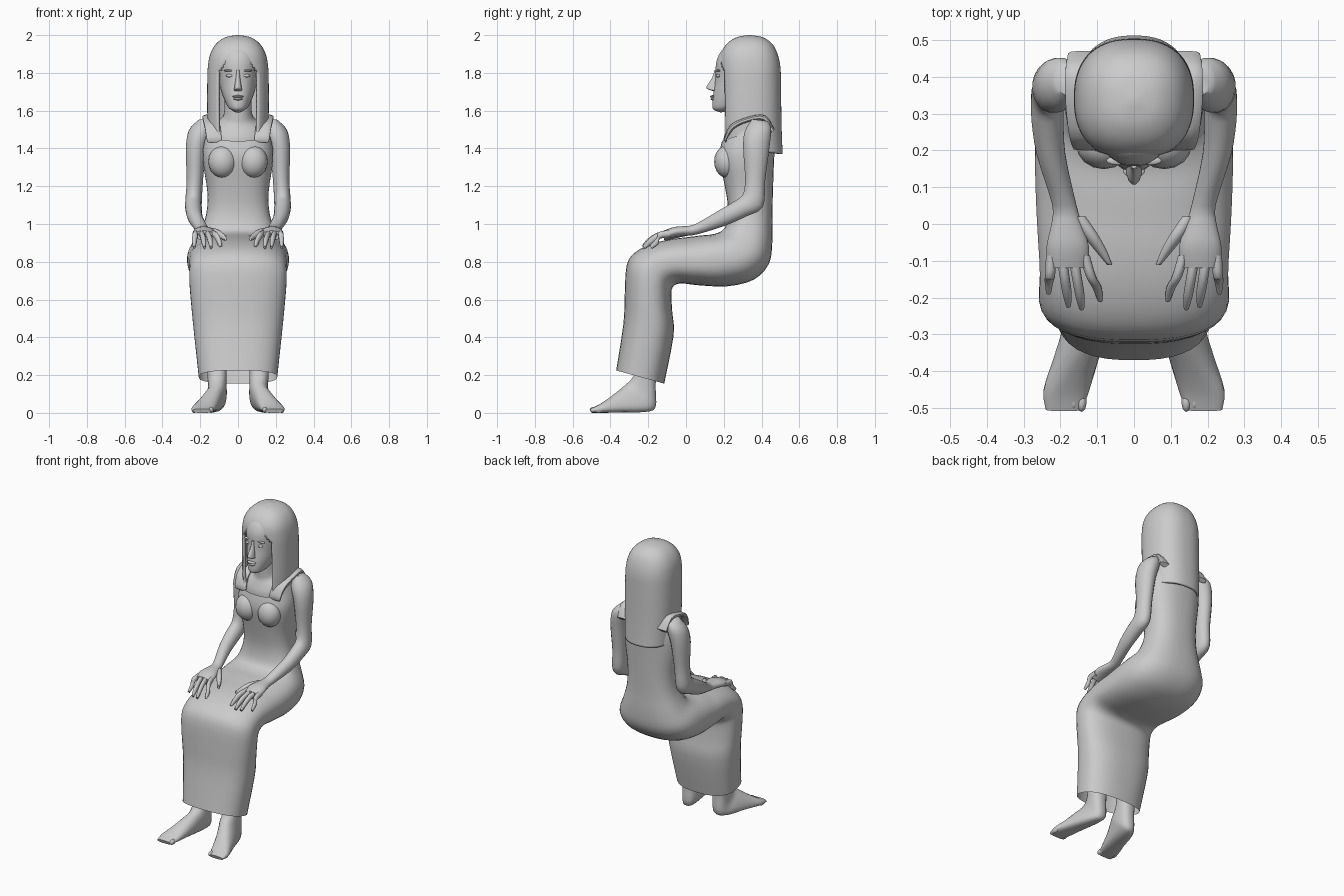
import bpy, bmesh, math
from mathutils import Vector

# ---------- helpers ----------
def spline(a, b, c, d, t):
    return [0.5 * (2*q + (r-p)*t + (2*p-5*q+4*r-s)*t*t + (3*q-p-3*r+s)*t**3)
            for p, q, r, s in zip(a, b, c, d)]

def loft(name, rings, seg=20, steps=3, n=2.0, cap=(True, True), mirror=False, cut=None, thick=0):
    """Each ring: centre x, front (y, z), back (y, z), half width."""
    pts = []
    last = len(rings) - 1
    for i in range(last):
        quad = [rings[max(0, min(last, i + k))] for k in (-1, 0, 1, 2)]
        pts += [spline(*quad, s / steps) for s in range(steps)]
    pts.append(rings[-1])
    bm = bmesh.new()
    loops = []
    for cx, yf, zf, yb, zb, w in pts:
        c = Vector((cx, (yf + yb) / 2, (zf + zb) / 2))
        v = Vector((0, (yb - yf) / 2, (zb - zf) / 2))
        row = []
        for k in range(seg):
            a = 2 * math.pi * (k + 0.5) / seg
            co, si = math.cos(a), math.sin(a)
            px = math.copysign(abs(co) ** (2 / n), co)
            py = math.copysign(abs(si) ** (2 / n), si)
            row.append(bm.verts.new(c + Vector((w * px, 0, 0)) + v * py))
        loops.append(row)
    for r0, r1 in zip(loops, loops[1:]):
        for k in range(seg):
            bm.faces.new((r0[k], r0[(k+1) % seg], r1[(k+1) % seg], r1[k]))
    if cap[0]:
        bm.faces.new(loops[0])
    if cap[1]:
        bm.faces.new(loops[-1])
    bmesh.ops.recalc_face_normals(bm, faces=bm.faces[:])
    if cut:
        bad = [f for f in bm.faces if cut(f.calc_center_median())]
        bmesh.ops.delete(bm, geom=bad, context='FACES')
    me = bpy.data.meshes.new(name)
    bm.to_mesh(me)
    bm.free()
    return finish(name, me, mirror, thick)

def finish(name, me, mirror=False, thick=0):
    ob = bpy.data.objects.new(name, me)
    bpy.context.collection.objects.link(ob)
    bpy.ops.object.select_all(action='DESELECT')
    bpy.context.view_layer.objects.active = ob
    ob.select_set(True)
    bpy.ops.object.shade_smooth_by_angle(angle=math.radians(50))
    if thick:
        ob.modifiers.new("thickness", 'SOLIDIFY').thickness = thick
    if mirror:
        ob.modifiers.new("mirror", 'MIRROR').use_mirror_merge = False
    return ob

def blob(name, loc, size, mirror=False):
    bm = bmesh.new()
    bmesh.ops.create_uvsphere(bm, u_segments=16, v_segments=10, radius=1)
    bmesh.ops.scale(bm, vec=size, verts=bm.verts[:])
    bmesh.ops.translate(bm, vec=loc, verts=bm.verts[:])
    me = bpy.data.meshes.new(name)
    bm.to_mesh(me)
    bm.free()
    return finish(name, me, mirror)

# ---------- dress: bodice, lap and skirt in one sweep ----------
loft("dress", [
    (0, .190, 1.44, .465, 1.53, .165),
    (0, .178, 1.38, .470, 1.42, .185),
    (0, .180, 1.32, .465, 1.30, .183),
    (0, .205, 1.20, .460, 1.15, .163),
    (0, .222, 1.08, .457, 1.02, .168),
    (0, .205, .98, .457, .90, .205),
    (0, .150, .948, .440, .79, .250),
    (0, .080, .94, .360, .705, .268),
    (0, .000, .93, .220, .67, .268),
    (0, -.08, .92, .070, .675, .263),
    (0, -.18, .895, -.03, .685, .257),
    (0, -.27, .85, -.07, .665, .257),
    (0, -.315, .78, -.077, .62, .258),
    (0, -.325, .62, -.072, .53, .248),
    (0, -.332, .47, -.065, .41, .235),
    (0, -.370, .225, -.115, .155, .208)],
    seg=36, n=2.5, cap=(False, False))
blob("bust", (.082, .215, 1.33), (.075, .066, .085), True)

# ---------- upper chest and neck ----------
loft("neck", [
    (0, .20, 1.38, .45, 1.40, .165),
    (0, .198, 1.45, .455, 1.49, .168),
    (0, .215, 1.50, .45, 1.54, .150),
    (0, .225, 1.53, .43, 1.57, .100),
    (0, .225, 1.57, .38, 1.60, .074),
    (0, .220, 1.70, .37, 1.70, .072)], seg=28)

# dress straps over the shoulders
loft("shoulder_strap", [
    (.125, .200, 1.45, .210, 1.43, .040),
    (.135, .235, 1.525, .250, 1.50, .042),
    (.145, .330, 1.568, .330, 1.540, .042),
    (.145, .420, 1.575, .410, 1.545, .042),
    (.135, .470, 1.50, .450, 1.48, .045)], seg=12, n=3, mirror=True)

# ---------- head ----------
loft("head", [
    (0, .185, 1.590, .27, 1.61, .025),
    (0, .146, 1.605, .31, 1.63, .050),
    (0, .139, 1.635, .36, 1.66, .068),
    (0, .144, 1.69, .41, 1.71, .088),
    (0, .153, 1.75, .44, 1.75, .100),
    (0, .156, 1.80, .46, 1.80, .110),
    (0, .160, 1.86, .465, 1.86, .115),
    (0, .190, 1.92, .45, 1.92, .105),
    (0, .260, 1.965, .39, 1.965, .060)], seg=28, n=2.1)
loft("nose", [
    (0, .150, 1.815, .19, 1.815, .010),
    (0, .138, 1.775, .19, 1.775, .012),
    (0, .107, 1.727, .19, 1.715, .020),
    (0, .115, 1.713, .19, 1.700, .022),
    (0, .140, 1.705, .19, 1.695, .012)], seg=12)
blob("lips", (0, .145, 1.675), (.030, .019, .007))
blob("lower_lip", (0, .146, 1.662), (.024, .017, .008))
blob("eye", (.042, .172, 1.785), (.022, .012, .009), True)
blob("brow", (.045, .172, 1.812), (.030, .012, .006), True)

# ---------- hair: dome and long fall with a face opening ----------
def face_opening(p):
    return abs(p.x) < .102 and p.y < .30 and p.z < 1.885 - 8 * p.x ** 2

loft("hair", [
    (0, .325, 2.00, .345, 2.00, .010),
    (0, .265, 1.987, .41, 1.987, .070),
    (0, .215, 1.953, .457, 1.953, .117),
    (0, .184, 1.90, .485, 1.90, .147),
    (0, .176, 1.83, .500, 1.83, .160),
    (0, .177, 1.74, .503, 1.74, .163),
    (0, .180, 1.60, .505, 1.58, .163),
    (0, .183, 1.49, .508, 1.46, .160),
    (0, .187, 1.41, .512, 1.37, .156)],
    seg=64, steps=5, n=2.4, cap=(True, False), cut=face_opening, thick=.016)

# ---------- arms, with palms ----------
loft("arm", [
    (.180, .350, 1.555, .430, 1.545, .030),
    (.200, .310, 1.49, .452, 1.505, .060),
    (.222, .302, 1.40, .442, 1.40, .055),
    (.228, .312, 1.25, .420, 1.23, .044),
    (.235, .302, 1.16, .408, 1.09, .044),
    (.235, .255, 1.12, .320, 1.04, .044),
    (.225, .170, 1.07, .205, .990, .039),
    (.190, .050, 1.00, .060, .945, .033),
    (.183, .000, .990, .000, .938, .042),
    (.180, -.06, .985, -.06, .930, .058),
    (.180, -.12, .965, -.115, .915, .056)], seg=20, mirror=True)

# fingers: base x, tip x, tip y
for label, bx, tx, ty in [("index", .134, .092, -.212), ("middle", .165, .142, -.235),
                          ("ring", .196, .178, -.228), ("little", .225, .232, -.192)]:
    loft(label + "_finger", [
        (bx, -.085, .968, -.085, .930, .015),
        ((bx*.6 + tx*.4), -.145, .957, -.138, .922, .014),
        ((bx*.2 + tx*.8), ty + .035, .925, ty + .045, .892, .013),
        (tx, ty, .885, ty + .012, .868, .007)], seg=10, mirror=True)
loft("thumb", [
    (.150, .020, .980, .020, .940, .020),
    (.118, -.03, .975, -.03, .930, .022),
    (.088, -.075, .955, -.075, .920, .016),
    (.066, -.112, .935, -.110, .912, .007)], seg=10, mirror=True)

# ---------- lower legs and feet ----------
loft("foot", [
    (.115, -.26, .40, -.13, .40, .058),
    (.112, -.265, .24, -.155, .24, .053),
    (.110, -.285, .185, -.160, .13, .050),
    (.112, -.315, .155, -.160, .03, .052),
    (.130, -.350, .125, -.210, .005, .056),
    (.160, -.410, .078, -.340, .002, .060),
    (.184, -.465, .042, -.440, .000, .062),
    (.190, -.508, .022, -.500, .000, .050)], seg=20, n=2.5, mirror=True)
# toes
for i in range(5):
    x = .142 + i * .0225
    y = -.503 + i * .005
    blob("toe_%d" % (i + 1), (x, y + .02, .016), (.013, .027, .016), True)
